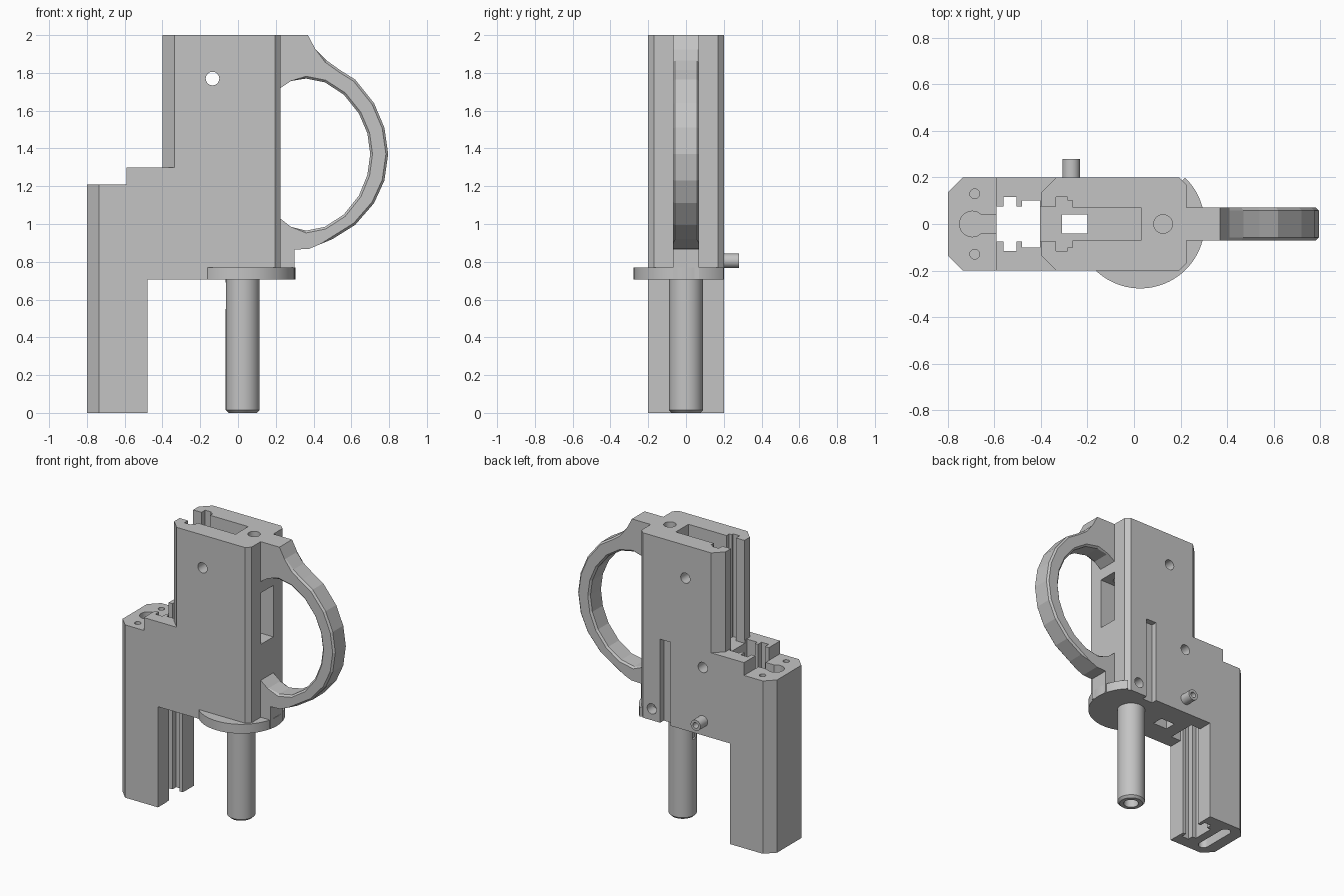
import bpy, bmesh, math
from mathutils import Vector

cube = bpy.data.objects.get("Cube")
if cube:
    bpy.data.objects.remove(cube, do_unlink=True)

grey = bpy.data.materials.new("plain grey")
grey.use_nodes = True
grey.diffuse_color = (0.55, 0.55, 0.55, 1)
grey.node_tree.nodes["Principled BSDF"].inputs["Base Color"].default_value = (0.55, 0.55, 0.55, 1)


def prism(name, pts, lo, hi, axis="z"):
    """Extrude a flat outline between lo and hi along the y or z axis."""
    bm = bmesh.new()
    place = (lambda a, b: (a, b, lo)) if axis == "z" else (lambda a, b: (a, lo, b))
    face = bm.faces.new([bm.verts.new(place(*p)) for p in pts])
    ext = bmesh.ops.extrude_face_region(bm, geom=[face])
    move = Vector((0, 0, hi - lo)) if axis == "z" else Vector((0, hi - lo, 0))
    bmesh.ops.translate(bm, vec=move, verts=[v for v in ext["geom"] if isinstance(v, bmesh.types.BMVert)])
    bmesh.ops.recalc_face_normals(bm, faces=bm.faces)
    mesh = bpy.data.meshes.new(name)
    bm.to_mesh(mesh)
    bm.free()
    mesh.materials.append(grey)
    obj = bpy.data.objects.new(name, mesh)
    bpy.context.collection.objects.link(obj)
    return obj


def rect(x0, x1, y0, y1):
    return [(x0, y0), (x1, y0), (x1, y1), (x0, y1)]


def arc(cx, cy, r, start=0, end=360, n=32):
    count = n if end - start == 360 else n + 1
    angles = [math.radians(start + (end - start) * i / n) for i in range(count)]
    return [(cx + r * math.cos(a), cy + r * math.sin(a)) for a in angles]


def mirrored(half):
    """Close a half outline by mirroring it across y = 0."""
    return half + [(x, -y) for x, y in reversed(half)]


def apply_modifiers(obj):
    graph = bpy.context.evaluated_depsgraph_get()
    obj.data = bpy.data.meshes.new_from_object(obj.evaluated_get(graph))
    obj.modifiers.clear()


def cut(obj, pts, lo, hi, axis="z"):
    cutter = prism("cutter", pts, lo, hi, axis)
    mod = obj.modifiers.new("cut", "BOOLEAN")
    mod.operation, mod.solver, mod.object = "DIFFERENCE", "EXACT", cutter
    apply_modifiers(obj)
    bpy.data.objects.remove(cutter, do_unlink=True)


def finish(obj):
    bpy.ops.object.select_all(action="DESELECT")
    obj.select_set(True)
    bpy.context.view_layer.objects.active = obj
    bpy.ops.object.shade_smooth_by_angle(angle=math.radians(25))


# Stepped body with the long hanging column
BOTTOM, STEP = 0.705, 1.3
body = prism("body", [(-0.8, 0), (-0.48, 0), (-0.48, BOTTOM), (0.225, BOTTOM), (0.225, 2),
                      (-0.4, 2), (-0.4, STEP), (-0.59, STEP), (-0.59, 1.21), (-0.8, 1.21)],
             -0.2, 0.2, "y")

# Chamfered upright corners
for x, size, lo, hi in ((-0.8, 0.065, -0.1, 1.25), (-0.4, 0.065, STEP, 2.1), (0.225, -0.03, 0.6, 2.1)):
    for s in (-1, 1):
        reach = abs(size)
        e = size * 0.2
        cut(body, [(x - e, s * (0.2 - reach * 1.2)), (x + size * 1.2, s * (0.2 + reach * 0.2)),
                   (x - e, s * (0.2 + reach * 0.2))], lo, hi)

# Keyed channel through the column and its narrower copy in the upper block
cut(body, mirrored([(-0.59, 0.075), (-0.56, 0.075), (-0.56, 0.115), (-0.505, 0.115), (-0.505, 0.075),
                    (-0.482, 0.075), (-0.482, 0.1), (-0.403, 0.1)]), -0.1, 1.4)
cut(body, mirrored([(-0.45, 0.075), (-0.335, 0.075), (-0.335, 0.115), (-0.285, 0.115), (-0.285, 0.1),
                    (-0.265, 0.1), (-0.265, 0.07), (-0.2, 0.07)]), STEP - 0.02, 2.1)
cut(body, rect(-0.31, -0.2, -0.04, 0.04), 0.6, 1.5)

# Deep pocket, side window, and shaft in the top
cut(body, rect(-0.21, 0.03, -0.07, 0.07), 1.28, 2.1)
cut(body, rect(0.02, 0.3, 1.28, 1.64), -0.069, 0.069, "y")
cut(body, arc(0.125, 0, 0.04), 1.5, 2.1)

# Keyhole, screw holes and slot in the column ends
cut(body, arc(-0.695, 0, 0.055, 45, 315) + [(-0.58, -0.039), (-0.58, 0.039)], 1.0, 1.3)
for s in (-1, 1):
    cut(body, arc(-0.685, s * 0.13, 0.021, n=20), 0.9, 1.3)
cut(body, arc(-0.685, 0.11, 0.035, 0, 180, 12) + arc(-0.685, -0.11, 0.035, 180, 360, 12), -0.1, 0.08)

# Cross hole, back holes and the groove in the back
cut(body, arc(-0.135, 1.77, 0.036), -0.3, 0.3, "y")
for x, z in ((-0.27, 1.18), (0.125, 0.785)):
    cut(body, arc(x, z, 0.036), 0.1, 0.3, "y")
cut(body, rect(-0.02, 0.06, 0.6, 1.29), 0.16, 0.3, "y")
finish(body)

# Round base flange, trimmed flush at the back
finish(prism("base_flange", arc(0.027, 0, 0.277, -133, 46, 36), BOTTOM, 0.77))

# Post with chamfered foot, bore and upper notch
post = prism("post", arc(0.025, 0, 0.09, n=40), 0, BOTTOM + 0.01)
bm = bmesh.new()
bm.from_mesh(post.data)
foot = [e for e in bm.edges if all(v.co.z < 0.001 for v in e.verts)]
bmesh.ops.bevel(bm, geom=foot, offset=0.015, segments=1, affect="EDGES")
bm.to_mesh(post.data)
bm.free()
cut(post, arc(0.025, 0, 0.048), -0.1, 0.3)
cut(post, rect(-0.1, -0.05, -0.02, 0.02), 0.55, 0.69)
finish(post)

# Finger ring with its upper and lower roots
outer = [(0.21, 0.71), (0.3, 0.71), (0.3, 0.865), (0.375, 0.868), (0.5, 0.92), (0.62, 0.995),
         (0.72, 1.11), (0.775, 1.23), (0.795, 1.37), (0.775, 1.51), (0.72, 1.64), (0.62, 1.765),
         (0.54, 1.815), (0.47, 1.865), (0.41, 1.925), (0.37, 2), (0.21, 2)]
inner = [(0.21, 1.71), (0.28, 1.757), (0.36, 1.77), (0.46, 1.75), (0.56, 1.685), (0.64, 1.585),
         (0.685, 1.48), (0.7, 1.37), (0.685, 1.26), (0.64, 1.15), (0.56, 1.05), (0.46, 0.985),
         (0.36, 0.965), (0.28, 0.985), (0.21, 1.04)]
ring = prism("finger_ring", outer + inner, -0.07, 0.07, "y")
bm = bmesh.new()
bm.from_mesh(ring.data)
rims = [e for e in bm.edges if abs(e.verts[0].co.y - e.verts[1].co.y) < 0.001
        and all(0.22 < v.co.x and 0.87 < v.co.z < 1.99 for v in e.verts)]
bmesh.ops.bevel(bm, geom=rims, offset=0.012, segments=1, affect="EDGES")
bm.to_mesh(ring.data)
bm.free()

# Hollow peg on the back
peg = prism("back_peg", arc(-0.27, 0.805, 0.038), 0.19, 0.28, "y")
cut(peg, arc(-0.27, 0.805, 0.02, n=20), 0.21, 0.3, "y")
finish(peg)
